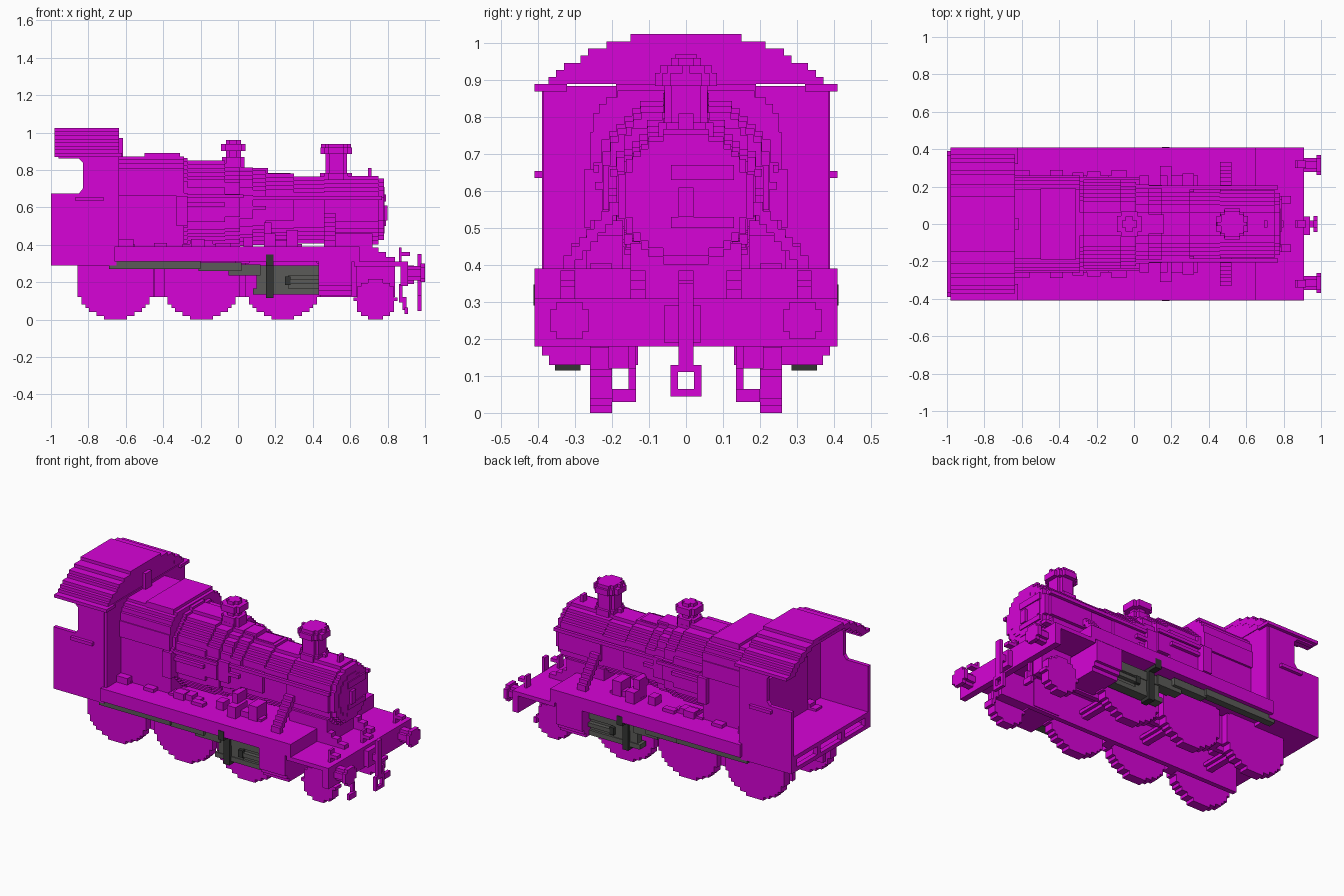
import bpy, bmesh, math

if "Cube" in bpy.data.objects:
    bpy.data.objects.remove(bpy.data.objects["Cube"], do_unlink=True)

V = 0.0205  # block size that sets the stepped look


def material(name, col):
    m = bpy.data.materials.new(name)
    m.use_nodes = True
    c = (*col, 1)
    m.diffuse_color = c
    b = m.node_tree.nodes["Principled BSDF"]
    b.inputs["Base Color"].default_value = c
    b.inputs["Roughness"].default_value = 0.8
    return m


MAGENTA = material("magenta", (0.68, 0.001, 0.68))
GREY = material("steel grey", (0.105, 0.105, 0.098))
DARK = material("dark grey", (0.034, 0.036, 0.034))


def prism(bm, axis, pts, a, b):
    """Extrude a 2D outline from a to b along an axis."""
    place = {"x": lambda p, t: (t, p[0], p[1]),
             "y": lambda p, t: (p[0], t, p[1]),
             "z": lambda p, t: (p[0], p[1], t)}[axis]
    lo = [bm.verts.new(place(p, a)) for p in pts]
    hi = [bm.verts.new(place(p, b)) for p in pts]
    bm.faces.new(lo)
    bm.faces.new(hi[::-1])
    for i in range(len(pts)):
        j = (i + 1) % len(pts)
        bm.faces.new((lo[i], hi[i], hi[j], lo[j]))


def stepped(cu, cv, r):
    """Staircase outline of a disc made of blocks."""
    n = max(2, round(2 * r / V))
    s = 2 * r / n
    right = []
    for i in range(n):
        z = -r + (i + 0.5) * s
        w = max(s, round(math.sqrt(r * r - z * z) / s) * s)
        if right and abs(right[-1][0] - w) < 1e-6:
            right[-1] = (w, z + s / 2)
        else:
            right += [(w, z - s / 2), (w, z + s / 2)]
    pts = right + [(-u, v) for u, v in reversed(right)]
    return [(cu + u, cv + v) for u, v in pts]


def part(name, mat, boxes=(), discs=(), polys=(), mirror=False):
    """boxes: x0,x1,y0,y1,z0,z1; discs: axis,u,v,r,a,b; polys: axis,points,a,b."""
    bm = bmesh.new()
    for x0, x1, y0, y1, z0, z1 in boxes:
        prism(bm, "z", [(x0, y0), (x1, y0), (x1, y1), (x0, y1)], z0, z1)
    for ax, u, v, r, a, b in discs:
        prism(bm, ax, stepped(u, v, r), a, b)
    for ax, pts, a, b in polys:
        prism(bm, ax, pts, a, b)
    if mirror:
        dup = bmesh.ops.duplicate(bm, geom=bm.verts[:] + bm.edges[:] + bm.faces[:])
        for e in dup["geom"]:
            if isinstance(e, bmesh.types.BMVert):
                e.co.y = -e.co.y
    bmesh.ops.recalc_face_normals(bm, faces=bm.faces)
    me = bpy.data.meshes.new(name)
    bm.to_mesh(me)
    bm.free()
    me.materials.append(mat)
    ob = bpy.data.objects.new(name, me)
    bpy.context.collection.objects.link(ob)
    return ob


# Running board, front platform and buffer beam
part("running_board", MAGENTA, [(-0.66, 0.65, -0.41, 0.41, 0.31, 0.39),
                                (0.62, 0.88, -0.41, 0.41, 0.285, 0.31)])
part("buffer_beam", MAGENTA, [(0.87, 0.91, -0.41, 0.41, 0.18, 0.31)])
part("frame_plate", MAGENTA, [(-0.85, 0.84, 0.135, 0.165, 0.12, 0.31)], mirror=True)
# Frame extension stepping down in front of the smokebox
part("front_frame", MAGENTA, [(0.64, 0.70, 0.11, 0.15, 0.31, 0.41),
                              (0.70, 0.75, 0.11, 0.15, 0.31, 0.385),
                              (0.75, 0.79, 0.11, 0.15, 0.31, 0.36),
                              (0.79, 0.84, 0.11, 0.15, 0.31, 0.335)], mirror=True)

# Wheels and axles
DRIVERS = (-0.655, -0.195, 0.24)
part("driving_wheel", MAGENTA,
     discs=[("y", x, 0.212, 0.212, 0.2, 0.26) for x in DRIVERS], mirror=True)
part("leading_wheel", MAGENTA, discs=[("y", 0.735, 0.108, 0.108, 0.2, 0.26)],
     boxes=[(0.63, 0.84, 0.165, 0.21, 0.12, 0.29)], mirror=True)
part("axle", MAGENTA, discs=[("y", x, 0.21, 0.03, -0.2, 0.2) for x in DRIVERS])
part("brake_hanger", MAGENTA, [(x, x + 0.06, 0.16, 0.22, 0.12, 0.30)
                               for x in (-0.45, 0.0)], mirror=True)

# Steam cylinders and running gear
cyl = [(0.13, 0.31), (0.13, 0.13), (0.37, 0.13), (0.37, 0.155), (0.39, 0.155),
       (0.39, 0.18), (0.408, 0.18), (0.408, 0.31)]
part("steam_cylinder", MAGENTA, polys=[("x", cyl, 0.43, 0.61)], mirror=True)
part("slide_bars", GREY, [(0.08, 0.43, 0.28, 0.34, 0.135, 0.165),
                          (0.0, 0.43, 0.28, 0.34, 0.235, 0.29),
                          (0.10, 0.27, 0.29, 0.335, 0.16, 0.24),
                          (0.26, 0.43, 0.29, 0.325, 0.16, 0.24),
                          (0.28, 0.43, 0.32, 0.35, 0.19, 0.215)], mirror=True)
part("connecting_rod", GREY, [(-0.69, -0.20, 0.34, 0.385, 0.27, 0.311),
                              (-0.21, 0.02, 0.32, 0.37, 0.26, 0.305),
                              (-0.05, 0.12, 0.29, 0.35, 0.235, 0.295)], mirror=True)
part("motion_bracket", DARK, [(0.15, 0.19, 0.285, 0.355, 0.115, 0.31),
                              (0.15, 0.19, 0.35, 0.413, 0.29, 0.347),
                              (0.25, 0.28, 0.33, 0.355, 0.185, 0.23)], mirror=True)

# Boiler: stepped rings tapering to the front
rings = [(-0.29, -0.07, 0.236, 0.615),
         (-0.07, 0.01, 0.224, 0.61), (0.01, 0.08, 0.21, 0.603),
         (0.08, 0.15, 0.199, 0.598), (0.15, 0.30, 0.188, 0.592),
         (0.30, 0.46, 0.178, 0.586)]
part("boiler", MAGENTA, discs=[("x", 0, z, r, a, b) for a, b, r, z in rings])
# Square-shouldered firebox with flat sides
half = [(0.245, 0.39), (0.245, 0.66), (0.258, 0.66), (0.258, 0.76), (0.252, 0.76),
        (0.252, 0.81), (0.235, 0.81), (0.235, 0.835), (0.215, 0.835), (0.215, 0.855),
        (0.185, 0.855), (0.185, 0.872)]
fire = half + [(-y, z) for y, z in reversed(half)]
part("firebox", MAGENTA, [(-0.50, -0.31, -0.19, 0.19, 0.80, 0.89),
                          (-0.33, -0.27, -0.275, 0.275, 0.50, 0.66)],
     discs=[("x", 0, 0.615, 0.25, -0.31, -0.27)],
     polys=[("x", fire, -0.65, -0.29)])
part("smokebox", MAGENTA, [(0.46, 0.72, -0.15, 0.15, 0.31, 0.46)],
     discs=[("x", 0, 0.585, 0.183, 0.46, 0.75), ("x", 0, 0.59, 0.165, 0.75, 0.78)])
part("smokebox_door", MAGENTA, [(0.78, 0.79, -0.04, 0.13, 0.63, 0.67),
                                (0.78, 0.79, -0.04, 0.13, 0.50, 0.53),
                                (0.78, 0.80, -0.02, 0.02, 0.53, 0.61)],
     discs=[("x", 0, 0.585, 0.125, 0.775, 0.784)])
part("smokebox_lamp_iron", MAGENTA, [(0.695, 0.715, -0.02, 0.02, 0.74, 0.81)])
part("handrail", MAGENTA, [(0.03, 0.77, 0.185, 0.205, 0.64, 0.66),
                           (-0.27, 0.03, 0.235, 0.25, 0.65, 0.67)], mirror=True)

# Dome and chimney
part("dome", MAGENTA, discs=[("z", -0.025, 0, 0.06, 0.80, 0.87),
                             ("z", -0.025, 0, 0.04, 0.86, 0.96),
                             ("z", -0.025, 0, 0.066, 0.90, 0.94)])
part("chimney", MAGENTA, discs=[("z", 0.525, 0, 0.075, 0.74, 0.785),
                                ("z", 0.525, 0, 0.058, 0.78, 0.89),
                                ("z", 0.525, 0, 0.084, 0.885, 0.92),
                                ("z", 0.525, 0, 0.07, 0.92, 0.94)])
part("safety_valve", MAGENTA, [(0.05, 0.16, -0.05, 0.05, 0.77, 0.81),
                               (0.16, 0.28, -0.05, 0.05, 0.76, 0.785)])

# Pumps, stays and small fittings on the running board
part("board_fittings", MAGENTA, [(0.14, 0.20, 0.19, 0.31, 0.39, 0.46),
                                 (0.14, 0.18, 0.17, 0.26, 0.46, 0.52),
                                 (0.26, 0.32, 0.17, 0.27, 0.39, 0.48),
                                 (0.03, 0.08, 0.20, 0.26, 0.39, 0.44),
                                 (-0.12, -0.04, 0.25, 0.29, 0.39, 0.41),
                                 (-0.25, -0.18, 0.22, 0.28, 0.39, 0.43),
                                 (-0.45, -0.38, 0.24, 0.29, 0.39, 0.41),
                                 (-0.64, -0.56, 0.24, 0.29, 0.39, 0.43)], mirror=True)
part("boiler_stay", MAGENTA, [(0.46, 0.52, 0.30 - i * V, 0.30 - (i - 1.5) * V,
                               0.39 + i * 0.024, 0.39 + (i + 1.5) * 0.024)
                              for i in range(7)], mirror=True)

# Cab: open at the back, with lower rear side panels
side = [(-1.0, 0.29), (-0.65, 0.29), (-0.65, 0.885), (-0.96, 0.885), (-0.96, 0.86),
        (-0.85, 0.86), (-0.83, 0.84), (-0.83, 0.70), (-0.85, 0.675), (-1.0, 0.675)]
part("cab_side", MAGENTA, polys=[("y", side, 0.365, 0.39)],
     boxes=[(-0.87, -0.72, 0.385, 0.41, 0.635, 0.655)], mirror=True)
ROOF = [0.41, 0.372, 0.352, 0.33, 0.285, 0.265, 0.215, 0.15]
H = 0.0193
part("cab_front", MAGENTA, [(-0.67, -0.635, -0.385, 0.385, 0.31, 0.885)]
     + [(-0.67, -0.636, -w + 0.01, w - 0.01, 0.87 + i * H, 0.87 + (i + 1) * H)
        for i, w in enumerate(ROOF) if i])
inner = [w - 0.05 for w in ROOF[1:]] + [0]
part("cab_roof", MAGENTA, [(-0.98, -0.635 + (0.015 if i == 0 else 0), max(0, n), w,
                            0.87 + i * H, 0.87 + (i + 1) * H)
                           for i, (w, n) in enumerate(zip(ROOF, inner))], mirror=True)
part("roof_ceiling", MAGENTA, [(-0.98, -0.64, -0.21, 0.21, 0.985, 1.004)])
part("cab_floor", MAGENTA, [(-0.99, -0.65, -0.38, 0.38, 0.37, 0.39),
                            (-0.99, -0.65, -0.38, 0.38, 0.29, 0.31)])
part("backhead", MAGENTA, [(-0.70, -0.66, -0.2, 0.2, 0.39, 0.72)])
part("rear_beam", MAGENTA, [(-1.0, -0.97, -0.37, 0.37, 0.29, 0.315),
                            (-1.0, -0.97, -0.37, 0.37, 0.365, 0.39)]
     + [(-1.0, -0.97, y - 0.015, y + 0.015, 0.31, 0.37)
        for y in (-0.35, -0.12, 0.12, 0.35)])
part("cab_vent", MAGENTA, [(-0.635, -0.615, -0.03, 0.03, 0.86, 0.97)])

# Buffers, coupling and front lamp irons
part("buffer", MAGENTA, [(0.975, 1.0, 0.262, 0.368, 0.22, 0.28),
                         (0.975, 1.0, 0.28, 0.35, 0.20, 0.30)],
     discs=[("x", 0.315, 0.248, 0.038, 0.90, 0.98)], mirror=True)
part("coupling", MAGENTA, [(0.90, 0.98, -0.02, 0.02, 0.22, 0.26),
                           (0.96, 0.98, -0.02, 0.02, 0.13, 0.35),
                           (0.91, 0.94, -0.06, 0.04, 0.19, 0.29),
                           (0.96, 0.98, -0.042, -0.022, 0.05, 0.13),
                           (0.96, 0.98, 0.022, 0.042, 0.05, 0.13),
                           (0.96, 0.98, -0.042, 0.042, 0.045, 0.065),
                           (0.96, 0.98, -0.042, 0.042, 0.11, 0.13)])
part("lamp_iron", MAGENTA, [(0.86, 0.875, y - 0.02, y + 0.02, 0.31, 0.385)
                            for y in (-0.32, 0, 0.32)]
     + [(0.87, 0.92, y - 0.02, y + 0.02, 0.34, 0.36) for y in (-0.32, 0, 0.32)])
part("guard_iron", MAGENTA, [(0.86, 0.88, 0.135, 0.155, 0.09, 0.19),
                             (0.88, 0.90, 0.135, 0.155, 0.05, 0.12),
                             (0.89, 0.91, 0.135, 0.20, 0.03, 0.065)], mirror=True)
